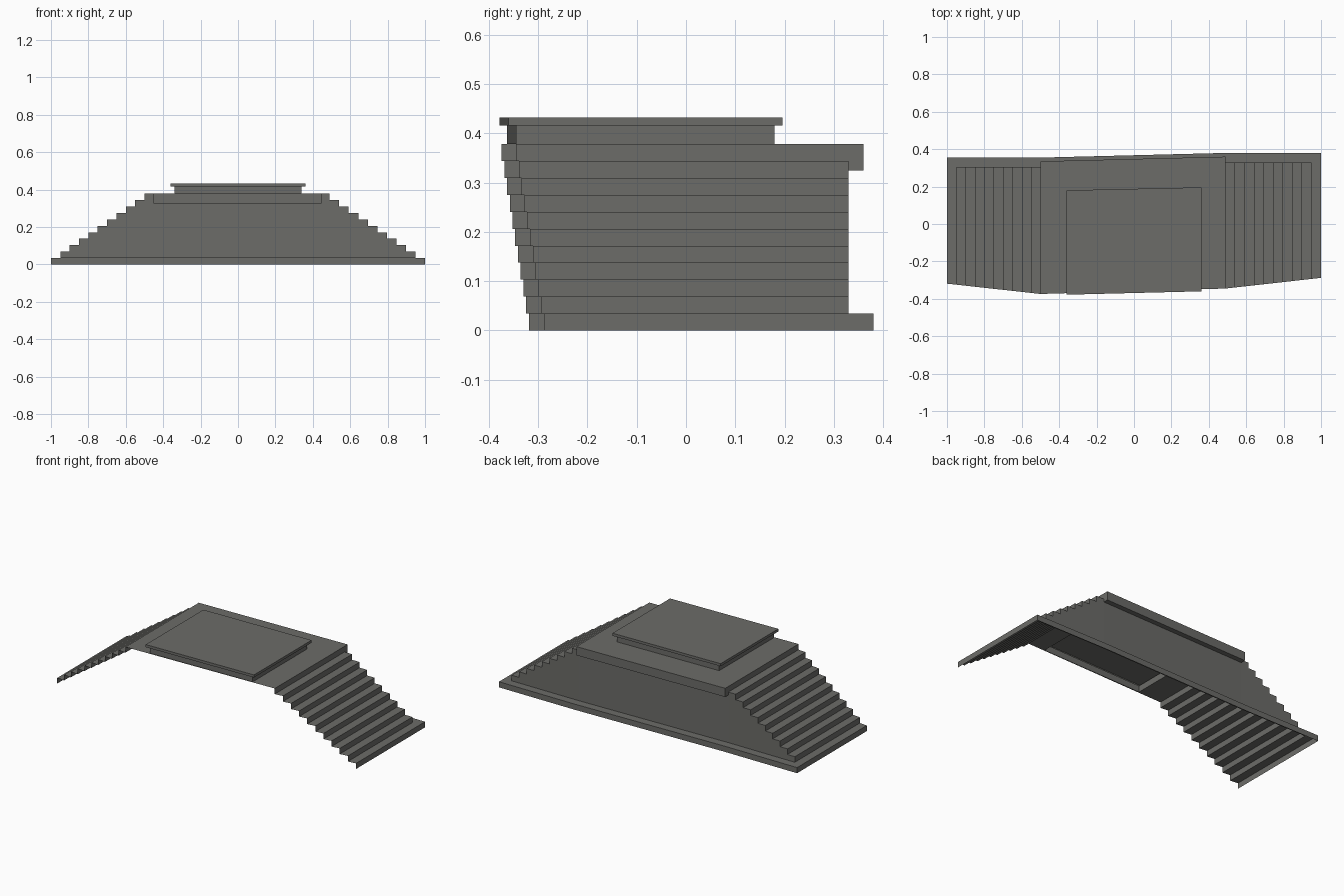
import bpy, bmesh

if "Cube" in bpy.data.objects:
    bpy.data.objects.remove(bpy.data.objects["Cube"])

STEPS = 10
LEVEL = 0.378 / 11                      # height of one step
LEFT = [-1 + 0.05 * i for i in range(STEPS + 1)]
RIGHT = [1 - 0.051 * i for i in range(STEPS + 1)]
DECK_Z, BASE_Z, LIP_Z = 0.378, LEVEL, 0.325
XL, XR = LEFT[-1], RIGHT[-1]

grey = bpy.data.materials.new("dark stone grey")
grey.diffuse_color = (0.15, 0.15, 0.14, 1)
grey.use_nodes = True
grey.node_tree.nodes["Principled BSDF"].inputs["Base Color"].default_value = grey.diffuse_color


def lerp(x, x0, y0, x1, y1):
    t = min(1, max(0, (x - x0) / (x1 - x0)))
    return y0 + t * (y1 - y0)


def front(x):                           # open front edge, slightly skewed
    if x < XL:
        return lerp(x, -1, -0.319, XL, -0.374)
    if x < XR:
        return lerp(x, XL, -0.374, XR, -0.345)
    return lerp(x, XR, -0.345, 1, -0.288)


def back(x):                            # back wall line
    return lerp(x, XL, 0.305, XR, 0.33)


def build(name, polys):
    bm = bmesh.new()
    for p in polys:
        bm.faces.new([bm.verts.new(v) for v in p])
    bmesh.ops.remove_doubles(bm, verts=bm.verts, dist=1e-5)
    bmesh.ops.recalc_face_normals(bm, faces=bm.faces)
    me = bpy.data.meshes.new(name)
    bm.to_mesh(me)
    bm.free()
    me.materials.append(grey)
    ob = bpy.data.objects.new(name, me)
    bpy.context.collection.objects.link(ob)


def upright(a, b, z0, z1):              # vertical quad between two plan points
    return [(*a, z0), (*b, z0), (*b, z1), (*a, z1)]


def ring(a, za, b, zb):                 # quads joining two plan outlines
    n = len(a)
    return [[(*a[i], za), (*a[(i + 1) % n], za), (*b[(i + 1) % n], zb), (*b[i], zb)]
            for i in range(n)]


def flat(pts, z):
    return [(*p, z) for p in pts]


# two open flights of steps
for name, xs in (("left_steps", LEFT), ("right_steps", RIGHT)):
    polys = []
    for i, x in enumerate(xs):
        z = i * LEVEL
        polys.append(upright((x, front(x)), (x, back(x)), z, z + LEVEL))
        if i < STEPS:
            n = xs[i + 1]
            polys.append(flat([(x, front(x)), (n, front(n)), (n, back(n)), (x, back(x))], z + LEVEL))
    build(name, polys)

# back wall, one column under each tread, open behind the deck lip
cols = []
for xs in (LEFT, RIGHT):
    cols += [(xs[i], xs[i + 1], (i + 1) * LEVEL) for i in range(1, STEPS)]
cols += [(XL, -0.45, DECK_Z), (-0.45, 0.445, LIP_Z), (0.445, XR, DECK_Z)]
build("back_wall", [upright((a, back(a)), (b, back(b)), BASE_Z, z) for a, b, z in cols])

# projecting hollow base along the back
plan = [-1, XL, XR, 1]
polys = []
for a, b in zip(plan, plan[1:]):
    A, B = (a, back(a) + 0.05), (b, back(b) + 0.05)
    polys.append(upright(A, B, 0, BASE_Z))
    polys.append(flat([(a, back(a)), (b, back(b)), B, A], BASE_Z))
for x in (-1, 1):
    polys.append(upright((x, back(x)), (x, back(x) + 0.05), 0, BASE_Z))
build("back_base", polys)

# podium outlines (front left, front right, back right, back left)
neck = [(-0.34, -0.363), (0.34, -0.345), (0.34, 0.18), (-0.34, 0.165)]
cap = [(-0.36, -0.378), (0.36, -0.36), (0.36, 0.196), (-0.36, 0.18)]

# deck around the podium, with a lip overhanging the back wall
deck = [(XL, front(XL)), (XR, front(XR)), (XR, back(XR) + 0.03), (XL, back(XL) + 0.03)]
polys = ring(deck, DECK_Z, neck, DECK_Z)
polys.append(upright(deck[2], deck[3], LIP_Z, DECK_Z))
polys.append(flat([(XL, back(XL)), (XR, back(XR)), deck[2], deck[3]], LIP_Z))
for x in (XL, XR):
    polys.append(upright((x, back(x)), (x, back(x) + 0.03), LIP_Z, DECK_Z))
build("deck", polys)

# hollow raised podium with a wider cap
build("podium", ring(neck, DECK_Z, neck, 0.416) + ring(neck, 0.416, cap, 0.416)
      + ring(cap, 0.416, cap, 0.432) + [flat(cap, 0.432)])
